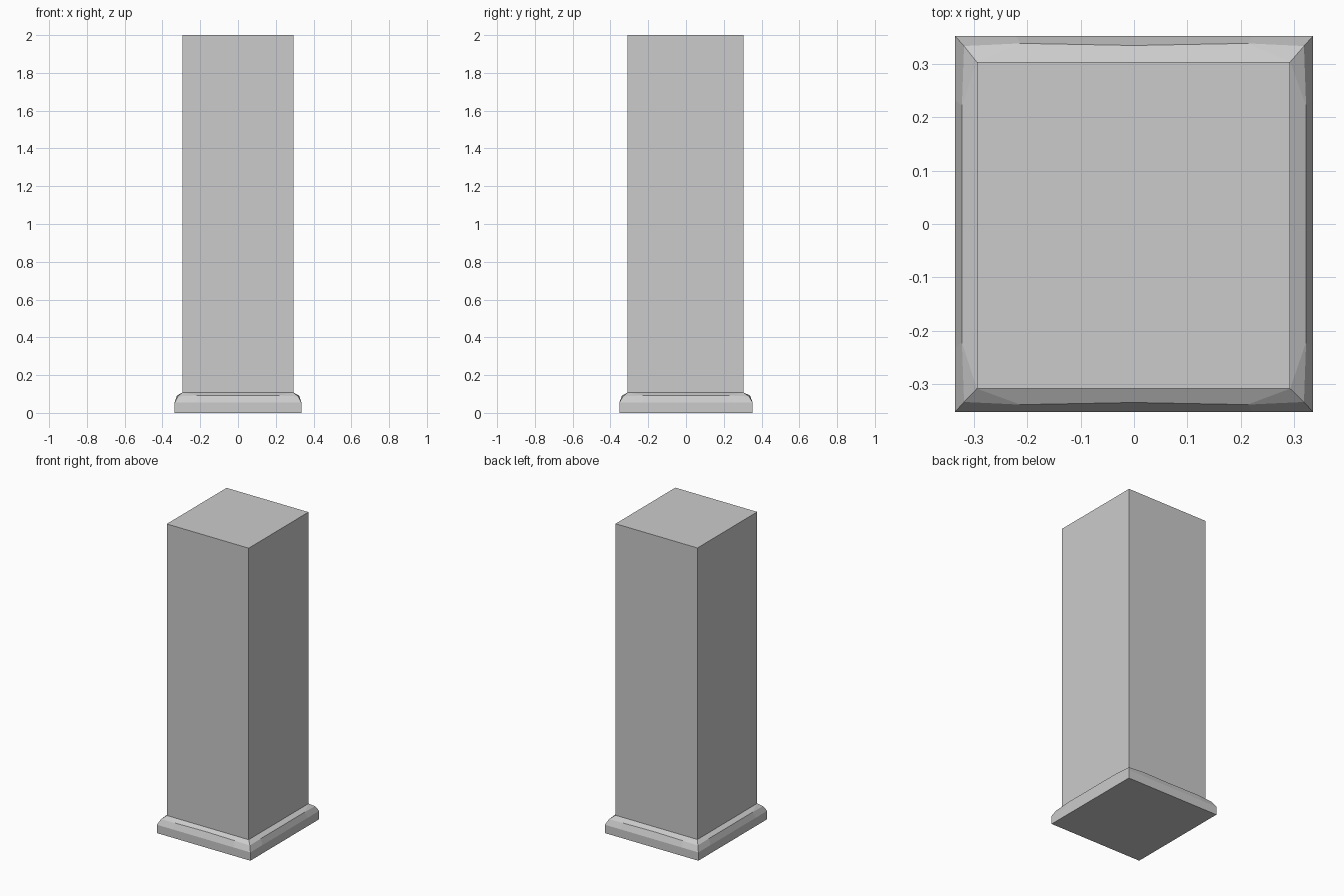
import bpy, bmesh

if "Cube" in bpy.data.objects:
    bpy.data.objects.remove(bpy.data.objects["Cube"])


def loft(name, rings, cap_bottom=False, cap_top=False):
    bm = bmesh.new()
    loops = [[bm.verts.new(p) for p in ring] for ring in rings]
    n = len(loops[0])
    for lo, hi in zip(loops, loops[1:]):
        for i in range(n):
            j = (i + 1) % n
            bm.faces.new((lo[i], lo[j], hi[j], hi[i]))
    if cap_bottom:
        bm.faces.new(loops[0][::-1])
    if cap_top:
        bm.faces.new(loops[-1])
    bmesh.ops.remove_doubles(bm, verts=bm.verts, dist=0.0005)
    bmesh.ops.recalc_face_normals(bm, faces=bm.faces)
    me = bpy.data.meshes.new(name)
    bm.to_mesh(me)
    bm.free()
    ob = bpy.data.objects.new(name, me)
    bpy.context.collection.objects.link(ob)
    return ob


def rect(x0, x1, y0, y1, z):
    return [(x0, y0, z), (x1, y0, z), (x1, y1, z), (x0, y1, z)]


def split_ring(corners, t):
    # each side: corner, near point, middle, far point
    out = []
    for i, a in enumerate(corners):
        b = corners[(i + 1) % 4]
        for f in (0, t, 0.5, 1 - t):
            out.append(tuple(p + (q - p) * f for p, q in zip(a, b)))
    return out


# shaft
X0, X1, Y0, Y1 = -0.295, 0.293, -0.309, 0.304
loft("pillar_shaft", [rect(X0, X1, Y0, Y1, 0.108), rect(X0, X1, Y0, Y1, 2.0)],
     cap_top=True)

# worn ridge of the base: chipped corners and slightly bowed front and back
front = [(-0.319, -0.334, 0.087), (-0.213, -0.339, 0.092),
         (0, -0.335, 0.093), (0.213, -0.339, 0.092)]
side = [(0.319, -0.334, 0.087), (0.323, -0.222, 0.092),
        (0.323, 0, 0.092), (0.323, 0.222, 0.092)]
half = front + side
ridge = half + [(-x, -y, z) for x, y, z in half]

# base plinth
W, D = 0.336, 0.353
loft("pillar_base", [
    split_ring(rect(-W, W, -D, D, 0), 0.17),
    split_ring(rect(-W, W, -D, D, 0.054), 0.17),
    ridge,
    split_ring(rect(X0, X1, Y0, Y1, 0.108), 0.0),
], cap_bottom=True)
